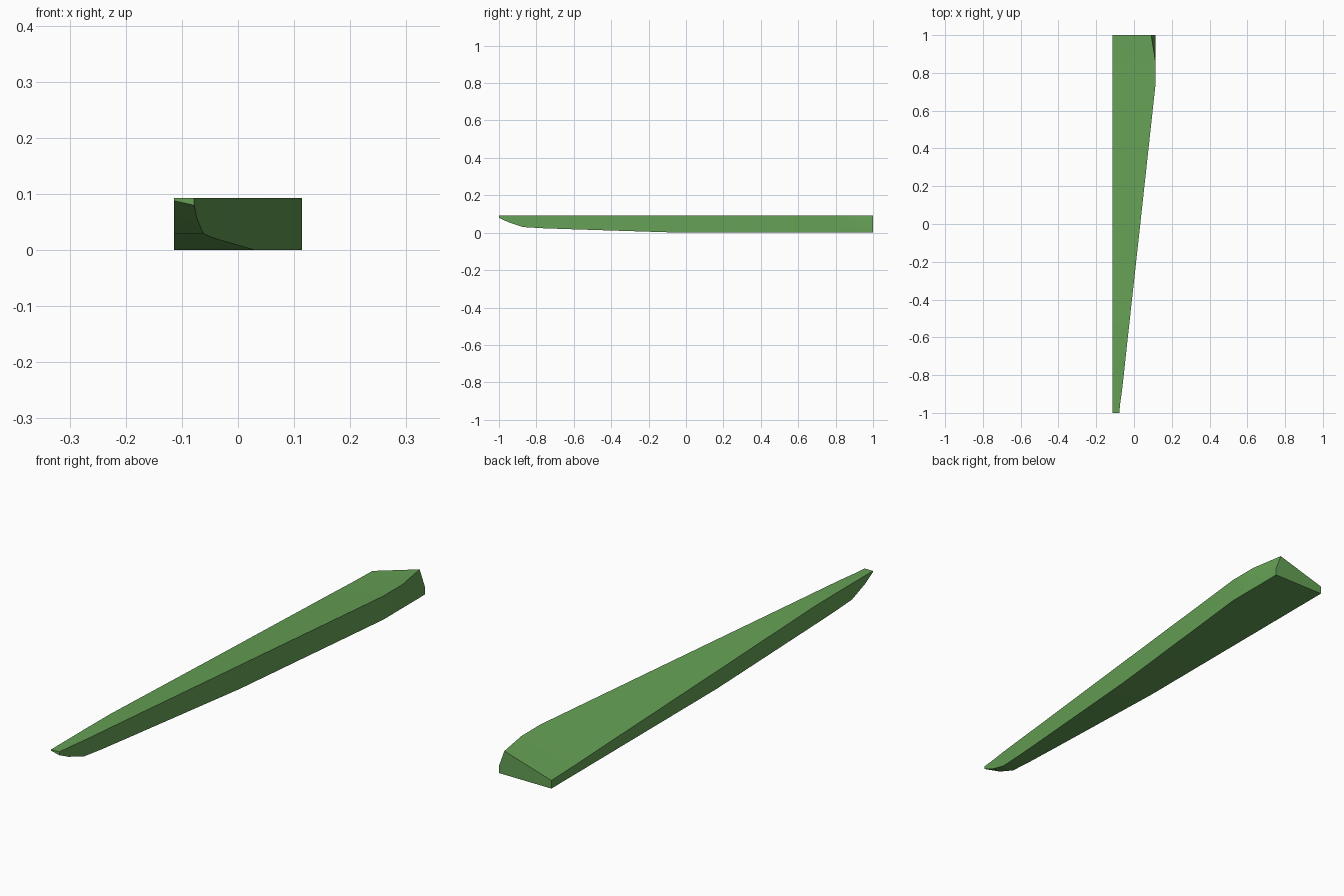
import bpy, bmesh

cube = bpy.data.objects.get("Cube")
if cube:
    bpy.data.objects.remove(cube, do_unlink=True)

green = bpy.data.materials.new("leaf green")
green.use_nodes = True
colour = (0.13, 0.35, 0.09, 1)
green.diffuse_color = colour
green.node_tree.nodes["Principled BSDF"].inputs["Base Color"].default_value = colour

LEFT, TOP = -0.114, 0.093

# Stations along the length:
# y, wall x, upper edge x, bottom z (outer), bottom z (wall), wall shoulder z, outer top z
stations = [
    (-1.00, -0.078, -0.078, 0.088, 0.080, 0.087, 0.093),
    (-0.95, -0.073, -0.073, 0.060, 0.056, 0.075, 0.093),
    (-0.87, -0.062, -0.062, 0.030, 0.030, 0.062, 0.093),
    (-0.77, -0.051, -0.051, 0.024, 0.024, 0.058, 0.093),
    (-0.63, -0.036, -0.036, 0.019, 0.019, 0.056, 0.092),
    (-0.03, 0.030, 0.030, 0.000, 0.000, 0.050, 0.069),
    (0.74, 0.114, 0.114, 0.000, 0.000, 0.050, 0.041),
    (0.86, 0.114, 0.114, 0.000, 0.000, 0.060, 0.036),
    (1.00, 0.114, 0.091, 0.000, 0.000, 0.030, 0.032),
]

# Loft the tapered blade through the stations
bm = bmesh.new()
rings = []
for y, wall, upper, z_out, z_wall, z_mid, z_top in stations:
    profile = [(LEFT, z_out), (wall, z_wall), (wall, z_mid), (upper, TOP), (LEFT, z_top)]
    rings.append([bm.verts.new((x, y, z)) for x, z in profile])
for a, b in zip(rings, rings[1:]):
    for i in range(5):
        j = (i + 1) % 5
        bm.faces.new((a[i], a[j], b[j], b[i]))
bm.faces.new(rings[0])
bm.faces.new(rings[-1])
bmesh.ops.recalc_face_normals(bm, faces=bm.faces)

mesh = bpy.data.meshes.new("tapered_blade")
bm.to_mesh(mesh)
bm.free()
mesh.materials.append(green)
blade = bpy.data.objects.new("tapered_blade", mesh)
bpy.context.collection.objects.link(blade)

# Soften the gentle bends, keep the corners sharp
bpy.ops.object.select_all(action="DESELECT")
blade.select_set(True)
bpy.context.view_layer.objects.active = blade
bpy.ops.object.shade_smooth_by_angle(angle=0.35)
